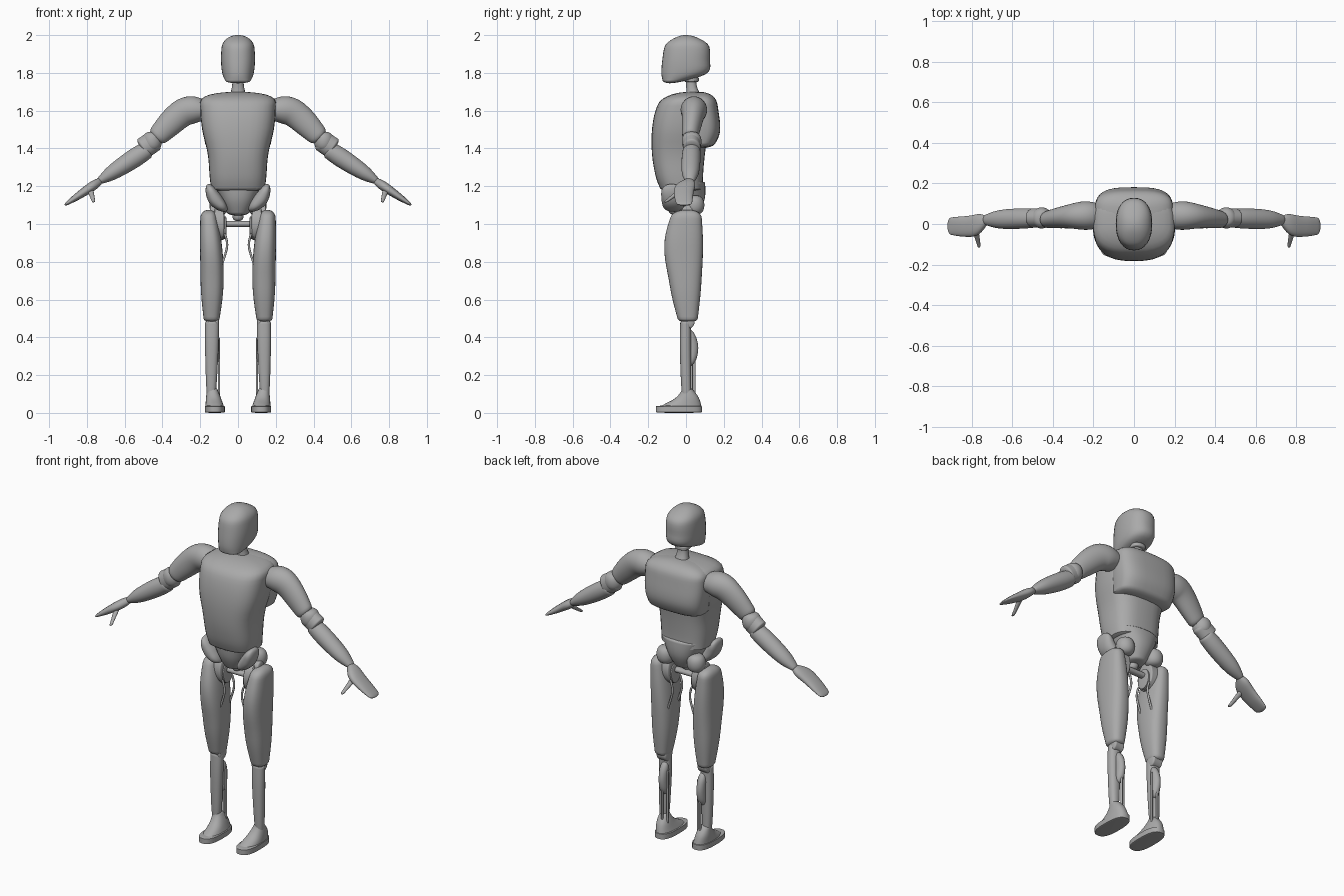
import bpy, bmesh
from math import cos, sin, pi, copysign, sqrt
from mathutils import Vector

cube = bpy.data.objects.get("Cube")
if cube:
    bpy.data.objects.remove(cube)

grey = bpy.data.materials.new("plain grey")
grey.use_nodes = True
grey.diffuse_color = (0.4, 0.4, 0.4, 1)
grey.node_tree.nodes["Principled BSDF"].inputs["Base Color"].default_value = grey.diffuse_color

SIDES, RINGS = 32, 28
Y = Vector((0, 1, 0))


def sample(keys, t):
    """Read a smooth curve through evenly spaced keys; a lone number stays constant."""
    if not isinstance(keys, list):
        return keys
    last = len(keys) - 1
    i = min(int(t * last), last - 1)
    f = t * last - i
    before, a, b, after = keys[max(i - 1, 0)], keys[i], keys[i + 1], keys[min(i + 2, last)]
    ease = f * f * (3 - 2 * f)
    lean_a, lean_b = (b - before) / 2, (after - a) / 2
    return a + (b - a) * ease + (lean_a * (1 - f) - lean_b * f) * (f * (1 - f))


def rounding(t, start, end):
    """Shrink a section towards the rounded start and end of a part."""
    inset = max(1 - t / start, 1 - (1 - t) / end, 0)
    return max(sqrt(max(1 - inset * inset, 0)), 0.02)


def pod(name, path, width, front, back=None, caps=(0.1, 0.1), power=2.3, mirrored=True):
    """Rounded shell along a path, with half width, front depth and back depth."""
    path = [Vector(point) for point in path]
    back = front if back is None else back
    bm = bmesh.new()
    rings = []
    for r in range(RINGS + 1):
        t = (1 - cos(pi * r / RINGS)) / 2
        along = sample(path, min(t + 0.01, 1)) - sample(path, max(t - 0.01, 0))
        along.y = 0
        across = along.normalized().cross(Y)
        fore, aft = sample(front, t), sample(back, t)
        scale = rounding(t, *caps)
        centre = sample(path, t) + Y * (aft - fore) / 2
        ring = []
        for k in range(SIDES):
            angle = 2 * pi * k / SIDES
            c, s = (copysign(abs(f) ** (2 / power), f) for f in (cos(angle), sin(angle)))
            offset = across * c * sample(width, t) + Y * s * (fore + aft) / 2
            ring.append(bm.verts.new(centre + offset * scale))
        rings.append(ring)
    for low, high in zip(rings, rings[1:]):
        for k in range(SIDES):
            n = (k + 1) % SIDES
            bm.faces.new((low[k], low[n], high[n], high[k]))
    bm.faces.new(rings[0])
    bm.faces.new(rings[-1])
    bmesh.ops.recalc_face_normals(bm, faces=bm.faces)
    mesh = bpy.data.meshes.new(name)
    bm.to_mesh(mesh)
    bm.free()
    mesh.materials.append(grey)
    obj = bpy.data.objects.new(name, mesh)
    bpy.context.collection.objects.link(obj)
    bpy.ops.object.select_all(action="DESELECT")
    obj.select_set(True)
    bpy.context.view_layer.objects.active = obj
    bpy.ops.object.shade_smooth_by_angle(angle=pi / 4)
    if mirrored:
        obj.modifiers.new("Mirror", "MIRROR").use_mirror_merge = False


def upright(name, low, high, **shape):
    """Part standing on the centre line."""
    pod(name, [(0, 0, low), (0, 0, high)], mirrored=False, **shape)


def ball(name, centre, radius, **options):
    x, y, z = centre
    pod(name, [(x, y, z - radius), (x, y, z + radius)], radius, radius, caps=(0.5, 0.5), power=2, **options)


def disc(name, inner, outer, y, z, height, depth, **options):
    """Rounded disc with its axle running sideways."""
    pod(name, [(inner, y, z), (outer, y, z)], height, depth, caps=(0.2, 0.2), power=2, **options)


# Head and neck
upright("head", 1.745, 2, width=[.06, .083, .09, .085, .07], front=[.12, .13, .125, .11, .07],
        back=[-.05, .11, .127, .12, .07], caps=(.08, .3))
upright("neck", 1.66, 1.83, width=[.05, .03, .04], front=[0, 0, .02], back=[.09, .055, .07])
upright("neck_collar", 1.75, 1.78, width=.042, front=.01, back=.068, caps=(.3, .3))

# Torso
upright("torso", 1.17, 1.7, width=[.14, .15, .16, .19, .2, .2], front=[.13, .16, .18, .18, .155, .1],
        back=[.09, .09, .1, .12, .14, .15], caps=(.05, .15), power=2.8)
upright("back_plate", 1.4, 1.7, width=[.17, .19, .19], front=.02, back=[.14, .18, .17, .15],
        caps=(.12, .25), power=3)

# Pelvis
upright("pelvis", 1.045, 1.23, width=[.05, .1, .15], front=[.08, .12, .13], back=[.06, .1, .1], caps=(.1, .1))
pod("hip_guards", [(.16, -.075, 1.21), (.12, -.075, 1.13), (.06, -.06, 1.07)], [.02, .037, .02], .055,
    caps=(.3, .3))
ball("hip_sockets", (.1, .045, 1.1), .052)
ball("waist_joint", (0, -.01, 1.045), .03, mirrored=False)
disc("hip_bar", -.09, .09, 0, 1, .016, .02, mirrored=False)

# Arms
pod("upper_arms", [(.17, .04, 1.6), (.29, .04, 1.59), (.44, .02, 1.45)], [.05, .073, .07, .05],
    [.06, .07, .055, .04], power=2)
ball("elbows", (.455, .03, 1.437), .052)
pod("elbow_cuffs", [(.43, .03, 1.45), (.51, .03, 1.395)], .057, .047, caps=(.3, .2), power=2)
pod("forearms", [(.47, .03, 1.4), (.745, .02, 1.22)], [.045, .05, .04, .014], [.045, .05, .045, .02], power=2)
pod("hands", [(.72, .02, 1.235), (.8, -.01, 1.18), (.918, -.01, 1.1)], [.014, .025, .02, .007],
    [.015, .05, .05, .04])
pod("thumbs", [(.785, -.01, 1.19), (.763, -.11, 1.115)], [.018, .008], [.022, .01], power=2)

# Thighs with the hip drive on the inner side
pod("thighs", [(.14, 0, .48), (.138, 0, .78), (.158, 0, 1.075)], [.04, .06, .058, .04],
    [.04, .085, .115, .07], [.06, .08, .09, .08], caps=(.05, .1), power=2.5)
disc("hip_drives", .07, .13, 0, 1, .085, .062)
disc("hip_drive_covers", .06, .09, 0, .98, .06, .045)
disc("hip_links", .09, .15, .01, 1.06, .04, .035)
for label, y in (("front", -.045), ("rear", .045)):
    pod(label + "_hip_cables", [(.07, y, .95), (.058, y, .88), (.09, y, .77)], .006, .006, power=2)

# Shins with rear drive and rods
disc("knees", .1, .17, .01, .485, .04, .036)
pod("shins", [(.142, 0, .07), (.137, 0, .49)], [.022, .03, .036, .037], [.02, .028, .033, .03], .027,
    caps=(.02, .05))
pod("calf_drives", [(.125, 0, .25), (.125, 0, .44)], .024, 0, [.045, .065, .04], caps=(.3, .3), power=2)
for label, x, y, top in (("inner", .1, .03, .4), ("rear", .125, .045, .3)):
    pod(label + "_rods", [(x, y, .05), (x, y, top)], .006, .006, power=2)

# Feet
pod("soles", [(.123, 0, 0), (.123, 0, .04)], .053, .16, .085, caps=(.15, .2), power=2.6)
pod("feet", [(.123, 0, .02), (.138, 0, .13)], [.052, .04, .025], [.16, .12, .06, .03, .02], [.085, .07, .03])
